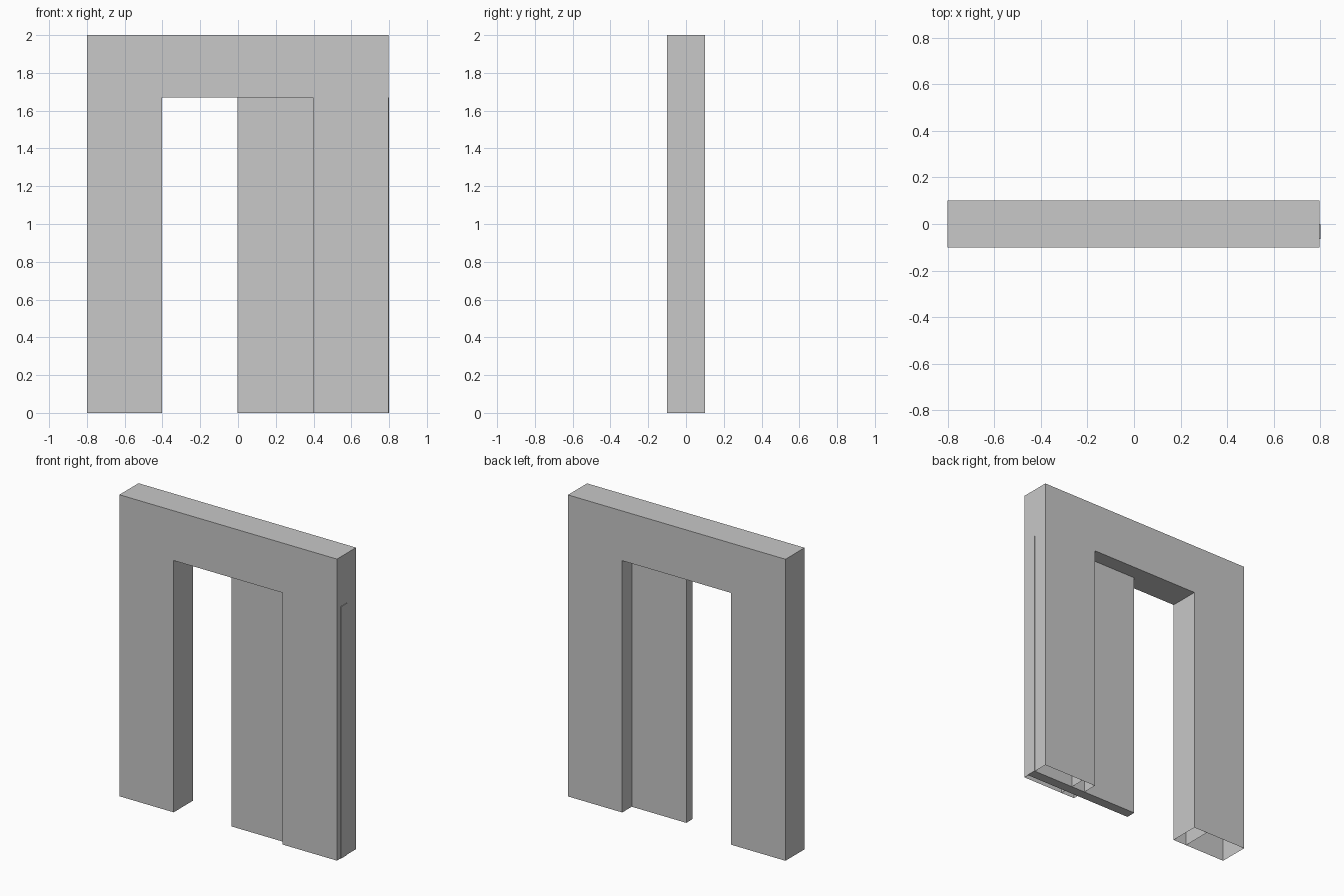
import bpy, bmesh

if "Cube" in bpy.data.objects:
    bpy.data.objects.remove(bpy.data.objects["Cube"])

grey = bpy.data.materials.new("wall grey")
grey.diffuse_color = (0.58, 0.58, 0.58, 1)
grey.use_nodes = True
grey.node_tree.nodes["Principled BSDF"].inputs["Base Color"].default_value = grey.diffuse_color

H = 2.0          # wall height
DOOR_H = 1.67    # opening height
D = 0.1          # half depth
CX = -0.002      # wall centre, the door pokes out slightly on the right


def finish(name, bm):
    mesh = bpy.data.meshes.new(name)
    bm.to_mesh(mesh)
    bm.free()
    mesh.materials.append(grey)
    obj = bpy.data.objects.new(name, mesh)
    bpy.context.collection.objects.link(obj)
    return obj


def arch(half, top):
    """Upside-down U path of an arch, from left foot to right foot."""
    return [(CX - half, 0), (CX - half, top), (CX + half, top), (CX + half, 0)]


def sweep(bm, path):
    """Thin sheet along the path, spanning the wall depth."""
    for (x0, z0), (x1, z1) in zip(path, path[1:]):
        bm.faces.new([bm.verts.new(p) for p in
                      ((x0, -D, z0), (x0, D, z0), (x1, D, z1), (x1, -D, z1))])


# Hollow wall shell, open underneath
bm = bmesh.new()
outer, opening = arch(0.798, H), arch(0.4, DOOR_H)
sweep(bm, outer)
sweep(bm, opening[::-1])
for y in (-D, D):
    ring = outer + opening[::-1]
    if y > 0:
        ring = ring[::-1]
    bm.faces.new([bm.verts.new((x, y, z)) for x, z in ring])
bmesh.ops.remove_doubles(bm, verts=bm.verts, dist=0.0001)
bmesh.ops.recalc_face_normals(bm, faces=bm.faces)
finish("wall_shell", bm)

# Inner partition around the opening, hidden inside the wall
bm = bmesh.new()
sweep(bm, arch(0.5, DOOR_H + 0.1))
bmesh.ops.remove_doubles(bm, verts=bm.verts, dist=0.0001)
finish("inner_frame", bm)

# Sliding door, half open and running into the right pocket
bm = bmesh.new()
bmesh.ops.create_cube(bm, size=1)
bmesh.ops.scale(bm, vec=(0.802, 0.065, DOOR_H), verts=bm.verts)
bmesh.ops.translate(bm, vec=(0.399, -0.0325, DOOR_H / 2), verts=bm.verts)
finish("sliding_door", bm)
